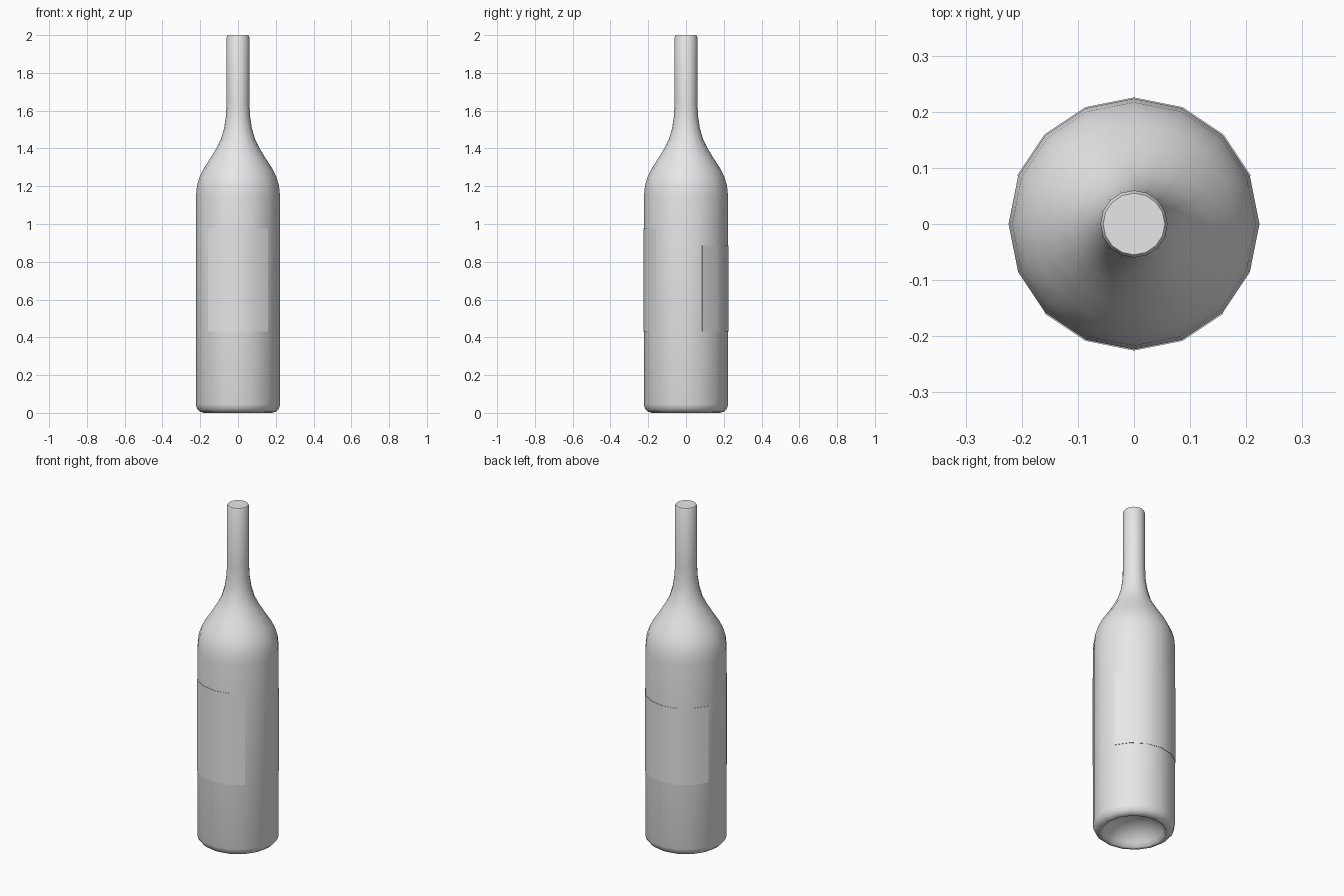
import bpy, bmesh
from math import radians, cos, sin

cube = bpy.data.objects.get("Cube")
if cube:
    bpy.data.objects.remove(cube)

STEP = 22.5      # one side of the sixteen-sided bottle
BODY_R = 0.2235

grey = bpy.data.materials.new("light_grey")
grey.use_nodes = True
grey.diffuse_color = (0.8, 0.8, 0.8, 1)
grey.node_tree.nodes["Principled BSDF"].inputs["Base Color"].default_value = (0.8, 0.8, 0.8, 1)


def lathe(name, profile, start=0, sides=16, closed_profile=False):
    """Turn (radius, height) points around z; cap the ends of a partial turn."""
    bm = bmesh.new()
    full = sides == 16
    rows = []
    for i in range(sides if full else sides + 1):
        a = radians(start + i * STEP)
        rows.append([bm.verts.new((r * cos(a), r * sin(a), z)) for r, z in profile])
    n = len(profile)
    for i in range(sides):
        a, b = rows[i], rows[(i + 1) % len(rows)]
        for j in range(n if closed_profile else n - 1):
            k = (j + 1) % n
            bm.faces.new((a[j], b[j], b[k], a[k]))
    if full:
        bm.faces.new([row[-1] for row in rows])
        bm.faces.new([row[0] for row in rows])
    else:
        bm.faces.new(rows[0])
        bm.faces.new(rows[-1])
    bmesh.ops.recalc_face_normals(bm, faces=bm.faces)
    mesh = bpy.data.meshes.new(name)
    bm.to_mesh(mesh)
    bm.free()
    mesh.materials.append(grey)
    obj = bpy.data.objects.new(name, mesh)
    bpy.context.collection.objects.link(obj)
    bpy.ops.object.select_all(action='DESELECT')
    obj.select_set(True)
    bpy.context.view_layer.objects.active = obj
    bpy.ops.object.shade_smooth_by_angle(angle=radians(50))
    return obj


# Bottle: hollow base, rounded foot, straight body, shoulder, neck and lip
lathe("bottle", [
    (0.02, 0.10), (0.08, 0.09), (0.13, 0.06), (0.16, 0.025), (0.173, 0.003),
    (0.18, 0.0), (0.2, 0.006), (0.216, 0.02), (BODY_R, 0.045),
    (BODY_R, 1.14), (0.217, 1.205), (0.203, 1.25), (0.181, 1.295),
    (0.145, 1.35), (0.112, 1.405), (0.09, 1.45), (0.073, 1.51),
    (0.064, 1.57), (0.06, 1.65), (0.06, 1.99), (0.055, 2.0)])


# Labels: thin curved plates on the body
def label(name, start, sides, bottom, top):
    inner, outer = BODY_R - 0.003, BODY_R + 0.002
    lathe(name, [(inner, bottom), (outer, bottom), (outer, top), (inner, top)],
          start, sides, closed_profile=True)


label("front_label", 225, 4, 0.43, 0.975)
label("back_label", STEP, 6, 0.43, 0.885)
